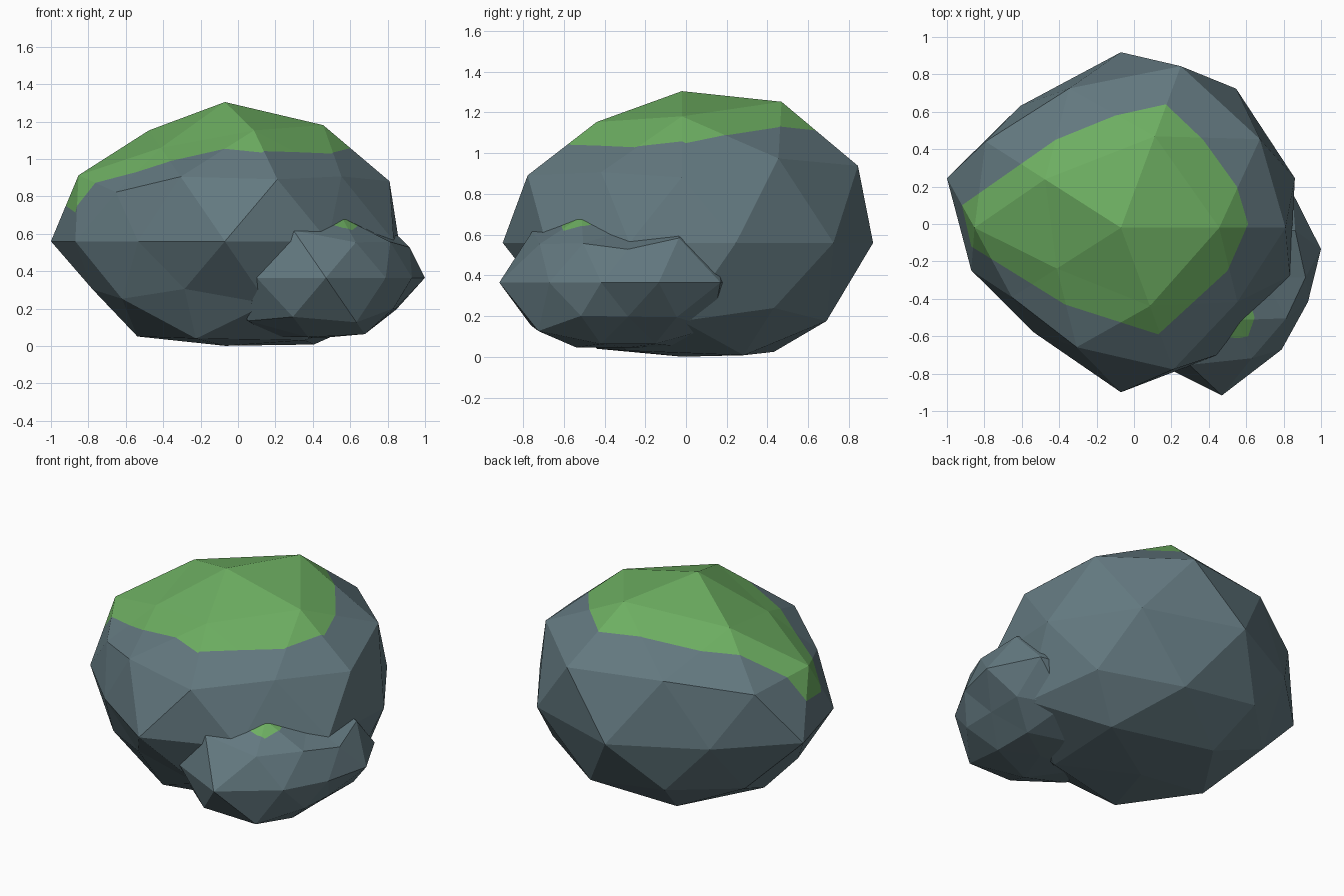
import bpy, bmesh, math
from mathutils import Vector

if "Cube" in bpy.data.objects:
    bpy.data.objects.remove(bpy.data.objects["Cube"])


def material(name, rgb):
    m = bpy.data.materials.new(name)
    m.diffuse_color = (*rgb, 1)
    m.use_nodes = True
    m.node_tree.nodes["Principled BSDF"].inputs["Base Color"].default_value = m.diffuse_color
    return m


STONE = material("slate_stone", (0.125, 0.19, 0.215))
MOSS = material("green_moss", (0.155, 0.43, 0.122))

# Heights of the icosphere's vertex rings, top to bottom
LEVELS = [1, 0.8507, 0.5257, 0.4472, 0, -0.4472, -0.5257, -0.8507, -1]
SCALE = Vector((1, 0.877, 0.73))


def rock(name, centre, radii, floor, patch):
    """Icosphere with a radius per vertex, a flattened base and a moss patch on top."""
    bm = bmesh.new()
    bmesh.ops.create_icosphere(bm, subdivisions=2, radius=1)
    rings = [[] for _ in LEVELS]
    for v in bm.verts:
        i = min(range(len(LEVELS)), key=lambda k: abs(LEVELS[k] - v.co.z))
        rings[i].append(v)
    for ring, rs in zip(rings, radii):
        ring.sort(key=lambda v: round(math.degrees(math.atan2(v.co.y, v.co.x))) % 360)
        for v, r in zip(ring, rs):
            p = v.co * SCALE * r
            if p.z < -floor:
                p.z = -floor + (p.z + floor) * 0.3
            v.co = p + Vector(centre)

    # Cut the moss outline into the top faces, side by side
    sides = []
    for (ax, ay), (bx, by) in zip(patch, patch[1:] + patch[:1]):
        sides.append((Vector((ax, ay, 0)), Vector((by - ay, ax - bx, 0)).normalized()))

    def inside(f, some):
        c = f.calc_center_median()
        return c.z > centre[2] and all((c - p).dot(n) < 0 for p, n in some)

    for i, (p, n) in enumerate(sides):
        faces = [f for f in bm.faces if inside(f, sides[:i])]
        geom = set(faces)
        for f in faces:
            geom.update(f.edges)
            geom.update(f.verts)
        bmesh.ops.bisect_plane(bm, geom=list(geom), dist=1e-5, plane_co=p, plane_no=n)
    for f in bm.faces:
        f.smooth = False
        f.material_index = 1 if inside(f, sides) else 0

    me = bpy.data.meshes.new(name)
    bm.to_mesh(me)
    bm.free()
    me.materials.append(STONE)
    me.materials.append(MOSS)
    ob = bpy.data.objects.new(name, me)
    bpy.context.collection.objects.link(ob)


# Main boulder
rock("large_boulder", (-0.07, -0.02, 0.56), [
    [1.02],
    [1.0, 1.115, 0.955, 0.805, 0.955],
    [1.08, 1.05, 0.92, 0.9, 0.905],
    [0.984, 1.158, 1.0, 0.805, 1.015],
    [0.978, 1.048, 1.07, 0.917, 0.978, 0.841, 0.79, 1.003, 0.94, 0.95],
    [0.98, 0.95, 0.79, 0.78, 0.95],
    [1.0, 1.0, 0.87, 0.8, 0.87],
    [1.12, 1.03, 0.89, 0.95, 1.0],
    [0.985]], 0.49,
    [(-0.92, 0.1), (-0.87, -0.12), (-0.37, -0.43), (0.13, -0.59), (0.5, -0.25),
     (0.61, 0), (0.55, 0.2), (0.37, 0.45), (0.17, 0.64), (-0.1, 0.58), (-0.42, 0.45)])

# Small boulder leaning into its front right side
rock("small_boulder", (0.47, -0.285, 0.365), [
    [0.6],
    [0.42, 0.58, 0.58, 0.58, 0.52],
    [0.57, 0.58, 0.58, 0.66, 0.5],
    [0.5, 0.58, 0.58, 0.6, 0.58],
    [0.557, 0.64, 0.6, 0.58, 0.58, 0.6, 0.63, 0.72, 0.544, 0.484],
    [0.52, 0.58, 0.58, 0.64, 0.5],
    [0.435, 0.58, 0.58, 0.6, 0.62],
    [0.49, 0.55, 0.55, 0.58, 0.49],
    [0.5]], 0.30,
    [(0.4, -0.6), (0.56, -0.61), (0.61, -0.6), (0.645, -0.5), (0.62, -0.42), (0.45, -0.3)])
